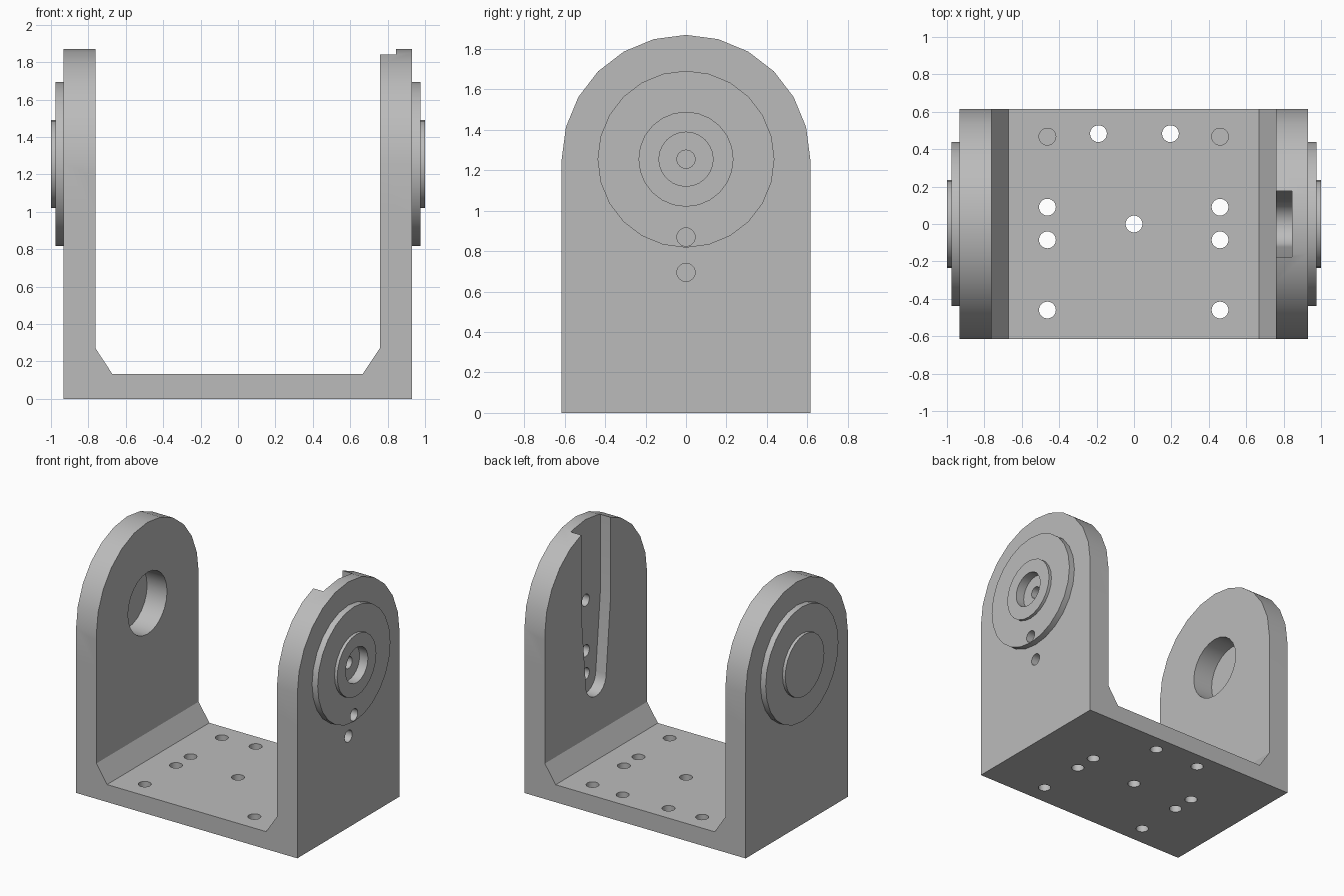
import bpy, bmesh, math

if "Cube" in bpy.data.objects:
    bpy.data.objects.remove(bpy.data.objects["Cube"])

grey = bpy.data.materials.new("plain grey")
grey.diffuse_color = (0.5, 0.5, 0.5, 1)
grey.use_nodes = True
grey.node_tree.nodes["Principled BSDF"].inputs["Base Color"].default_value = grey.diffuse_color
PIVOT = 1.255      # height of the pivot axis
BOLT = 0.045       # bolt hole radius


def prism(name, pts, axis, a, b):
    """Extrude a closed 2D outline along an axis from a to b."""
    place = {"x": lambda p, d: (d, p[0], p[1]),
             "y": lambda p, d: (p[0], d, p[1]),
             "z": lambda p, d: (p[0], p[1], d)}[axis]
    bm = bmesh.new()
    lo = [bm.verts.new(place(p, a)) for p in pts]
    hi = [bm.verts.new(place(p, b)) for p in pts]
    bm.faces.new(lo)
    bm.faces.new(hi)
    for i in range(len(pts)):
        j = (i + 1) % len(pts)
        bm.faces.new((lo[i], lo[j], hi[j], hi[i]))
    bmesh.ops.recalc_face_normals(bm, faces=bm.faces)
    mesh = bpy.data.meshes.new(name)
    bm.to_mesh(mesh)
    bm.free()
    mesh.materials.append(grey)
    ob = bpy.data.objects.new(name, mesh)
    bpy.context.collection.objects.link(ob)
    return ob


def arc(cx, cy, r, start, end, n):
    """Points on an arc, angles in degrees."""
    return [(cx + r * math.cos(math.radians(start + (end - start) * i / n)),
             cy + r * math.sin(math.radians(start + (end - start) * i / n)))
            for i in range(n + 1)]


def circle(cx, cy, r, n=24):
    return arc(cx, cy, r, 0, 360, n)[:-1]


def activate(ob):
    bpy.ops.object.select_all(action="DESELECT")
    ob.select_set(True)
    bpy.context.view_layer.objects.active = ob


def boolean(ob, tool, op="DIFFERENCE"):
    mod = ob.modifiers.new("cut", "BOOLEAN")
    mod.operation, mod.object, mod.solver = op, tool, "EXACT"
    activate(ob)
    bpy.ops.object.modifier_apply(modifier=mod.name)
    bpy.data.objects.remove(tool)


def drill(ob, u, v, r, axis, a, b):
    boolean(ob, prism("drill", circle(u, v, r), axis, a, b))


# U-shaped bracket with chamfered inner corners
bracket = prism("bracket", [(-.933, 0), (.93, 0), (.93, 2), (.758, 2), (.758, .27), (.667, .133),
                            (-.672, .133), (-.762, .27), (-.762, 2), (-.933, 2)], "y", -.615, .615)

# Rounded tops of both uprights
arch = [(-.7, -.1), (.7, -.1), (.7, 1.0), (.615, 1.0)] + arc(0, PIVOT, .615, 0, 180, 12) \
    + [(-.615, 1.0), (-.7, 1.0)]
boolean(bracket, prism("arch", arch, "x", -1.2, 1.2), "INTERSECT")

# Tapered groove on the inside of the right upright
groove = [(.177, 2), (-.177, 2), (-.177, PIVOT)] + arc(0, .67, .122, 180, 360, 12) + [(.177, PIVOT)]
boolean(bracket, prism("groove", groove, "x", .7, .845))

# Bearing pocket in the left upright
drill(bracket, 0, PIVOT, .235, "x", -.93, -.7)

# Bolt holes through the right upright
for z in (PIVOT, .87, .695):
    drill(bracket, 0, z, BOLT, "x", .8, 1.1)

# Bolt holes in the base: nine through, two blind
through = [(0, 0), (-.19, .483), (.195, .483)]
through += [(x, y) for x in (-.463, .46) for y in (.09, -.085, -.46)]
for x, y in through:
    drill(bracket, x, y, BOLT, "z", -.1, .2)
for x in (-.463, .46):
    drill(bracket, x, .467, BOLT, "z", .04, .2)

# Stepped bosses on the outside of each upright
parts = [bracket]
for side, s, wall in (("left", -1, -.933), ("right", 1, .93)):
    flange = prism(side + "_flange", circle(0, PIVOT, .4375), "x", wall, s * .977)
    hub = prism(side + "_hub", circle(0, PIVOT, .235), "x", s * .977, s * 1.0)
    if s > 0:
        for ob in (flange, hub):
            drill(ob, 0, PIVOT, .134, "x", .9, 1.1)
        drill(flange, 0, .87, BOLT, "x", .9, 1.1)
    parts += [flange, hub]

for ob in parts:
    activate(ob)
    bpy.ops.object.shade_smooth_by_angle(angle=math.radians(30))
